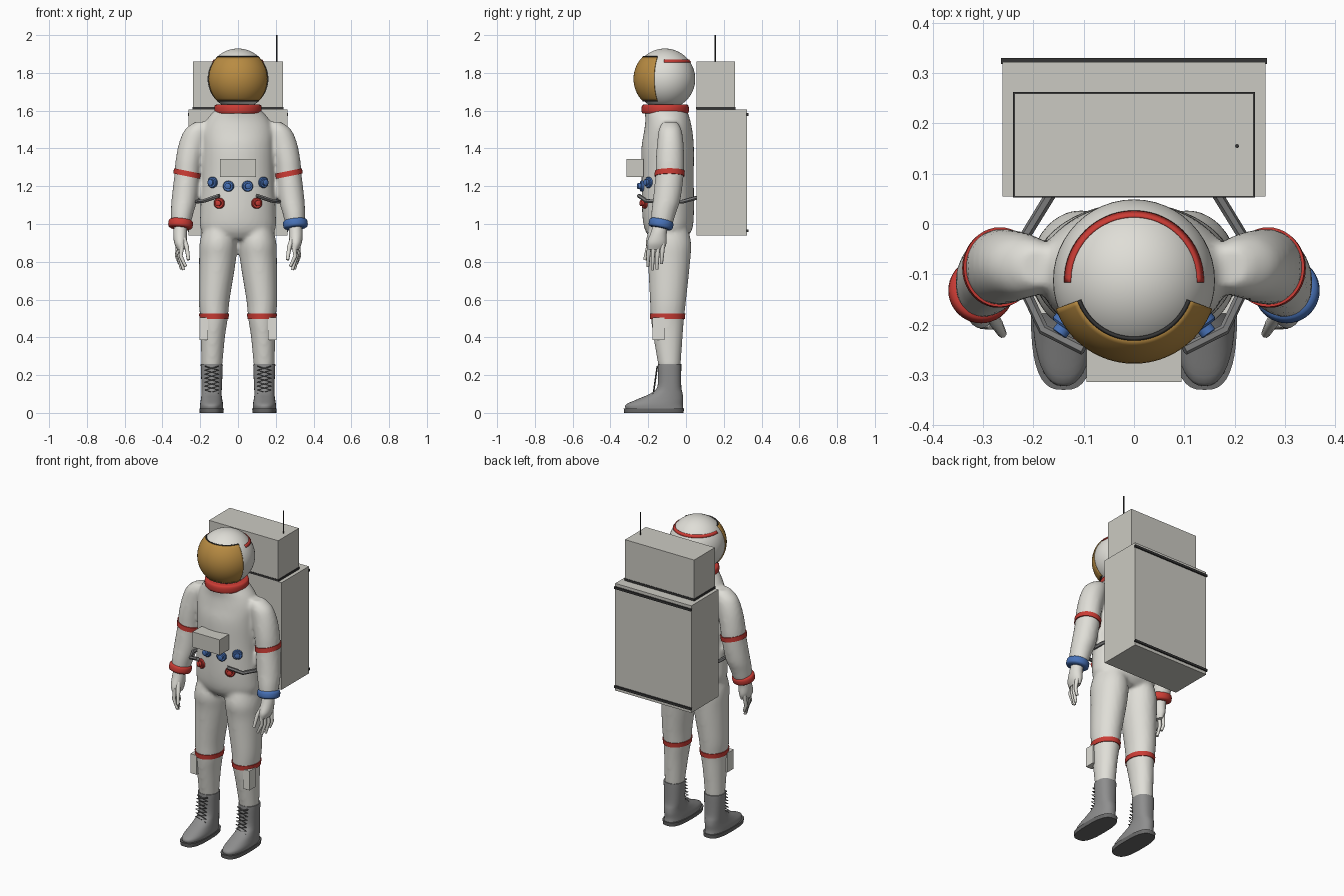
import bpy, bmesh, math
from mathutils import Vector

if "Cube" in bpy.data.objects:
    bpy.data.objects.remove(bpy.data.objects["Cube"])


def material(name, r, g, b):
    m = bpy.data.materials.new(name)
    m.use_nodes = True
    m.diffuse_color = (r, g, b, 1)
    node = next(n for n in m.node_tree.nodes if n.type == 'BSDF_PRINCIPLED')
    node.inputs["Base Color"].default_value = (r, g, b, 1)
    return m


WHITE = material("suit white", .74, .73, .68)
PACK = material("pack grey", .60, .59, .54)
RED = material("trim red", .60, .045, .035)
BLUE = material("trim blue", .065, .17, .48)
GOLD = material("visor gold", .48, .26, .055)
BOOT = material("boot grey", .27, .27, .27)
SOLE = material("sole grey", .14, .14, .14)
DARK = material("dark rubber", .035, .035, .035)
HOSE = material("hose grey", .22, .22, .22)


def finish(name, bm, mat, angle=40):
    bmesh.ops.recalc_face_normals(bm, faces=bm.faces)
    mesh = bpy.data.meshes.new(name)
    bm.to_mesh(mesh)
    bm.free()
    ob = bpy.data.objects.new(name, mesh)
    bpy.context.collection.objects.link(ob)
    mesh.materials.append(mat)
    shade(ob, angle)
    return ob


def select(ob):
    bpy.ops.object.select_all(action='DESELECT')
    ob.select_set(True)
    bpy.context.view_layer.objects.active = ob


def shade(ob, angle):
    select(ob)
    bpy.ops.object.shade_smooth_by_angle(angle=math.radians(angle))


def dense(rings, steps=5):
    """Smooth curve through the section values (x, y, z, rx, ry)."""
    out, n = [], len(rings)
    for i in range(n - 1):
        a, b, c, d = (rings[max(0, min(n - 1, i + k))] for k in (-1, 0, 1, 2))
        for s in range(steps):
            t = s / steps
            out.append([q + t / 2 * (r - p + t * (2*p - 5*q + 4*r - w + t * (3*q - p - 3*r + w)))
                        for p, q, r, w in zip(a, b, c, d)])
    return out + [list(rings[-1])]


def at(rings, z):
    """Section of a dense limb at height z."""
    for a, b in zip(rings, rings[1:]):
        if min(a[2], b[2]) <= z <= max(a[2], b[2]):
            t = (z - a[2]) / (b[2] - a[2])
            return [p + t * (q - p) for p, q in zip(a, b)]


def loft(bm, rings, sides=40, power=2, tilt=0):
    loops = []
    for x, y, z, rx, ry in rings:
        loop = []
        for i in range(sides):
            a = math.tau * i / sides
            c, s = math.cos(a), math.sin(a)
            dx = rx * math.copysign(abs(c) ** (2 / power), c)
            dy = ry * math.copysign(abs(s) ** (2 / power), s)
            loop.append(bm.verts.new((x + dx, y + dy, z + tilt * dx)))
        loops.append(loop)
    for a, b in zip(loops, loops[1:]):
        for i in range(sides):
            j = (i + 1) % sides
            bm.faces.new((a[i], a[j], b[j], b[i]))
    bm.faces.new(loops[0])
    bm.faces.new(loops[-1])


def loft_object(name, rings, mat, **kw):
    bm = bmesh.new()
    loft(bm, rings, **kw)
    return finish(name, bm, mat)


def band(name, rings, z, height, mat, tilt=0):
    parts = []
    for h in (-height / 2, height / 2):
        x, y, zz, rx, ry = at(rings, z + h)
        parts.append((x, y, zz, rx + .004, ry + .004))
    loft_object(name, parts, mat, tilt=tilt)


def box(name, lo, hi, mat):
    bm = bmesh.new()
    bmesh.ops.create_cube(bm, size=1)
    for v in bm.verts:
        v.co = [l + (c + .5) * (h - l) for l, h, c in zip(lo, hi, v.co)]
    return finish(name, bm, mat, 20)


def tube(name, points, radius, mat, taper=1, resolution=2):
    cu = bpy.data.curves.new(name, 'CURVE')
    cu.dimensions = '3D'
    cu.bevel_depth, cu.bevel_resolution, cu.use_fill_caps = radius, resolution, True
    sp = cu.splines.new('POLY')
    sp.points.add(len(points) - 1)
    for i, (p, co) in enumerate(zip(sp.points, points)):
        p.co = (*co, 1)
        p.radius = 1 + (taper - 1) * i / (len(points) - 1)
    ob = bpy.data.objects.new(name, cu)
    bpy.context.collection.objects.link(ob)
    cu.materials.append(mat)
    select(ob)
    bpy.ops.object.convert(target='MESH')
    shade(bpy.context.object, 50)


def mirrored(rings, s):
    return [(s * r[0], *r[1:]) for r in rings]


# Suit: torso, arms and legs fused into one soft surface
TORSO = dense([(0, -.095, .92, .15, .09), (0, -.093, .97, .197, .125), (0, -.095, 1.06, .2, .137),
               (0, -.097, 1.25, .19, .138), (0, -.097, 1.4, .19, .139), (0, -.094, 1.49, .19, .128),
               (0, -.097, 1.555, .165, .118), (0, -.11, 1.61, .115, .112)])
ARM = dense([(.19, -.085, 1.54, .04, .04), (.215, -.084, 1.5, .066, .06), (.24, -.083, 1.43, .072, .07),
             (.26, -.085, 1.34, .07, .075), (.269, -.087, 1.26, .068, .075), (.284, -.102, 1.13, .068, .073),
             (.295, -.118, 1.06, .06, .066), (.303, -.13, .99, .05, .057)])
LEG = dense([(.1, -.093, .99, .08, .1), (.104, -.093, .9, .099, .12), (.109, -.09, .8, .097, .112),
             (.126, -.095, .6, .082, .096), (.127, -.098, .5, .073, .088), (.133, -.095, .4, .064, .077),
             (.139, -.087, .24, .055, .058)])
bm = bmesh.new()
loft(bm, TORSO)
for s in (1, -1):
    loft(bm, mirrored(ARM, s))
    loft(bm, mirrored(LEG, s))
suit = finish("suit", bm, WHITE)
mod = suit.modifiers.new("fuse", 'REMESH')
mod.mode, mod.voxel_size, mod.use_smooth_shade = 'VOXEL', .011, True
mod = suit.modifiers.new("soften", 'SMOOTH')
mod.factor, mod.iterations = .5, 6
select(suit)
bpy.ops.object.convert(target='MESH')
bpy.ops.object.shade_smooth()

# Helmet, visor and its trim
CENTRE = Vector((0, -.112, 1.768))


def sphere_patch(name, middle, half, lat0, lat1, radius, mat):
    """Curved plate on the helmet; angles in degrees, 0 is the front."""
    bm = bmesh.new()
    cols, rows, grid = max(2, int(half / 2)), max(1, int((lat1 - lat0) / 5)), []
    for j in range(rows + 1):
        lat = math.radians(lat0 + (lat1 - lat0) * j / rows)
        row = []
        for i in range(cols + 1):
            az = math.radians(middle - half + 2 * half * i / cols)
            d = Vector((math.sin(az) * math.cos(lat), -math.cos(az) * math.cos(lat), math.sin(lat)))
            row.append(bm.verts.new(CENTRE + radius * d))
        grid.append(row)
    for a, b in zip(grid, grid[1:]):
        for i in range(cols):
            bm.faces.new((a[i], a[i + 1], b[i + 1], b[i]))
    ob = finish(name, bm, mat)
    mod = ob.modifiers.new("thickness", 'SOLIDIFY')
    mod.thickness, mod.offset = .006, 0


bm = bmesh.new()
bmesh.ops.create_uvsphere(bm, u_segments=48, v_segments=32, radius=.161)
bmesh.ops.translate(bm, verts=bm.verts, vec=CENTRE)
finish("helmet", bm, WHITE)
sphere_patch("visor", 0, 70, -44, 44, .163, GOLD)
sphere_patch("helmet_stripe", 180, 92, 32.5, 39, .162, RED)
for name, lat in (("visor_rim_top", 44), ("visor_rim_bottom", -46)):
    sphere_patch(name, 0, 70, lat, lat + 2, .164, DARK)
loft_object("neck_ring", dense([(0, -.11, 1.585, .112, .112), (0, -.11, 1.59, .124, .124),
                                (0, -.11, 1.625, .124, .124), (0, -.11, 1.633, .112, .112)], 3), RED)

# Backpack, trim rails and antenna
box("backpack", (-.262, .055, .938), (.262, .322, 1.605), PACK)
box("oxygen_box", (-.238, .055, 1.605), (.238, .26, 1.86), PACK)
box("oxygen_box_trim", (-.241, .053, 1.606), (.241, .263, 1.619), DARK)
for name, z in (("upper_rail", 1.58), ("lower_rail", .964)):
    box(name, (-.265, .318, z - .007), (.265, .33, z + .007), DARK)
tube("antenna", [(.205, .155, 1.85), (.205, .155, 2)], .004, DARK)

# Chest controls
box("chest_box", (-.094, -.314, 1.25), (.094, -.225, 1.345), PACK)


def knob(name, x, z, mat):
    c = at(TORSO, z)
    y = -c[4] * math.sqrt(1 - (x / c[3]) ** 2)
    out = Vector((x / c[3] ** 2, y / c[4] ** 2, 0)).normalized()
    base = Vector((x, c[1] + y, z))
    turn = out.to_track_quat('Z', 'Y')
    bm = bmesh.new()
    loft(bm, [(0, 0, h, r, r) for h, r in
              ((-.02, .029), (.008, .029), (.012, .025), (.012, .016), (.026, .016), (.028, .013))], sides=24)
    for v in bm.verts:
        v.co = base + turn @ v.co
    finish(name, bm, mat)


for s, side, trim in ((1, "left", BLUE), (-1, "right", RED)):
    knob(side + "_outer_valve", s * .133, 1.22, BLUE)
    knob(side + "_inner_valve", s * .05, 1.2, BLUE)
    knob(side + "_hose_valve", s * .098, 1.11, RED)
    tube(side + "_hose", [(s * x, y, z) for x, y, z in (
        (.1, -.25, 1.15), (.18, -.21, 1.122), (.218, -.13, 1.118), (.214, -.02, 1.118), (.165, .06, 1.14))],
        .011, HOSE, resolution=1)

    # Sleeve stripe, cuff and glove
    band(side + "_arm_stripe", mirrored(ARM, s), 1.267, .028, RED, tilt=s * .2)
    cuff = [(0, 0, h, r, r) for h, r in ((-.023, .053), (-.014, .064), (.014, .064), (.023, .053))]
    ob = loft_object(side + "_cuff", dense(cuff, 3), trim)
    ob.location, ob.rotation_euler = (s * .304, -.132, 1), (-.2, -s * .1, 0)
    palm = dense([(.304, -.135, .99, .034, .04), (.306, -.145, .95, .036, .043),
                  (.305, -.155, .9, .033, .052), (.302, -.16, .865, .02, .045)])
    loft_object(side + "_palm", mirrored(palm, s), WHITE, sides=24)
    for i, tip in enumerate((.79, .76, .757, .775)):
        y, x = -.122 - .024 * i, .316 - .007 * i
        tube(f"{side}_finger_{i + 1}", [(s * x, y, .895), (s * (x + .008), y - .005, .83),
             (s * (x - .006 - .004 * i), y - .008, tip)], .0125, WHITE, taper=.65)
    tube(side + "_thumb", [(s * .295, -.165, .94), (s * .272, -.2, .88), (s * .262, -.218, .81)],
         .015, WHITE, taper=.6)

    # Knee stripe and shin pocket
    band(side + "_knee_stripe", mirrored(LEG, s), .512, .028, RED)
    xs = sorted((s * .16, s * .204))
    box(side + "_shin_pocket", (xs[0], -.178, .385), (xs[1], -.115, .505), WHITE)

    # Boot, sole and laces
    boot = dense([(.14, -.167, .022, .061, .153), (.14, -.167, .045, .061, .15), (.14, -.133, .075, .056, .118),
                  (.14, -.103, .103, .053, .085), (.139, -.088, .14, .054, .063),
                  (.139, -.087, .24, .058, .062), (.139, -.087, .26, .058, .062)], 4)
    loft_object(side + "_boot", mirrored(boot, s), BOOT, power=2.3)
    loft_object(side + "_sole", mirrored([(.14, -.17, 0, .063, .157), (.14, -.17, .024, .065, .16)], s),
                SOLE, power=2.8)
    for k in (1, -1):
        tube(f"{side}_lace_{'a' if k > 0 else 'b'}",
             [(s * .139 + k * (-1) ** i * .036, -.152 - .003 * (7 - i), .1 + .021 * i) for i in range(8)],
             .004, SOLE, resolution=1)
